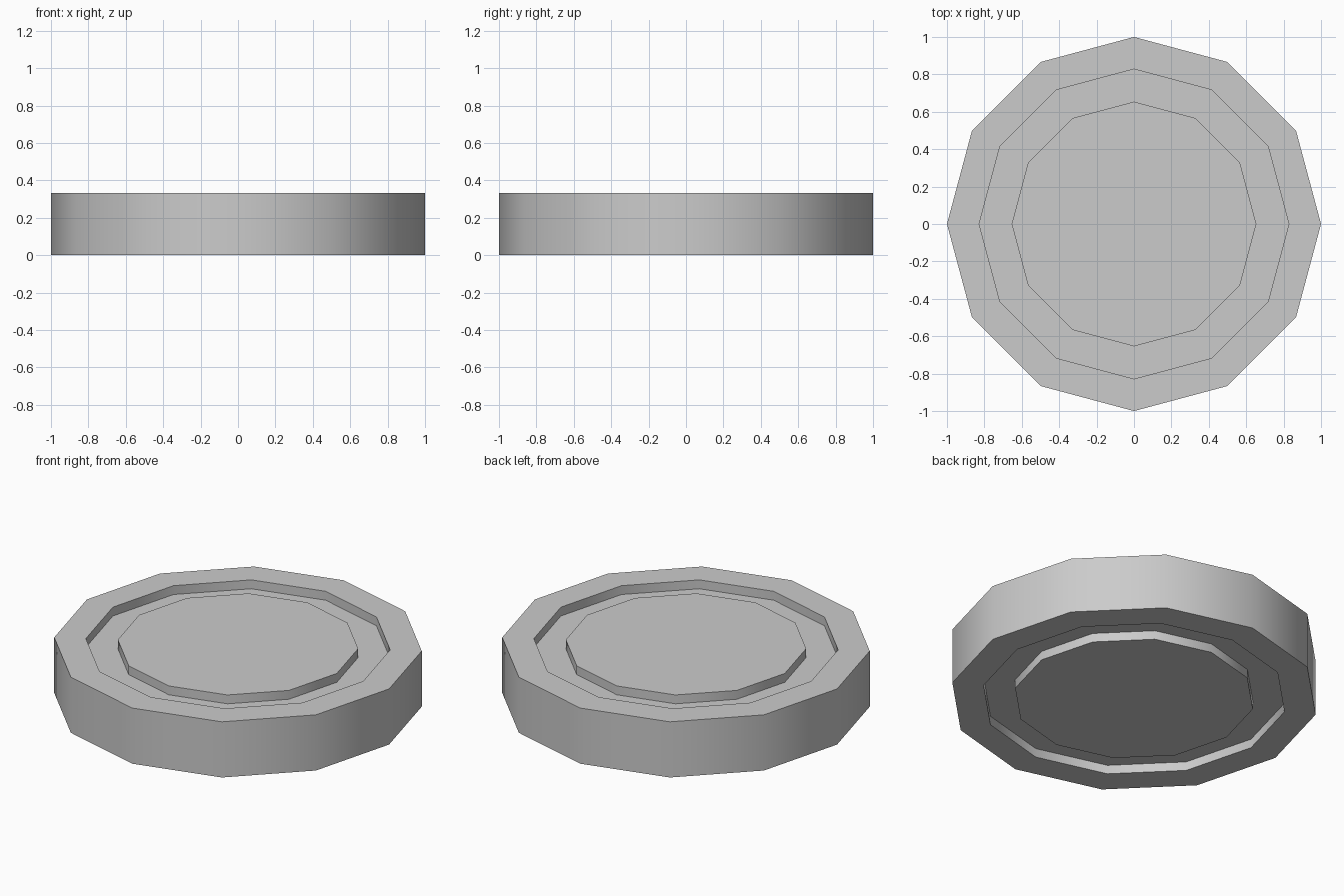
import bpy, bmesh
from math import tau, cos, sin, radians

if "Cube" in bpy.data.objects:
    bpy.data.objects.remove(bpy.data.objects["Cube"])

SIDES = 12
HEIGHT = 0.333
GROOVE = 0.053
R_OUT, R_RING, R_DISC = 1.0, 0.828, 0.654

# Half profile (radius, z) from the top face out over the rim to the bottom face
top = [(R_DISC, HEIGHT), (R_DISC, HEIGHT - GROOVE),
       (R_RING, HEIGHT - GROOVE), (R_RING, HEIGHT), (R_OUT, HEIGHT)]
profile = top + [(r, HEIGHT - z) for r, z in reversed(top)]

# Grooved puck: the profile turned around z, closed with flat caps
bm = bmesh.new()
rings = [[bm.verts.new((r * cos(tau * i / SIDES), r * sin(tau * i / SIDES), z))
          for i in range(SIDES)] for r, z in profile]
for a, b in zip(rings, rings[1:]):
    for i in range(SIDES):
        j = (i + 1) % SIDES
        bm.faces.new((a[i], b[i], b[j], a[j]))
bm.faces.new(rings[0])
bm.faces.new(rings[-1][::-1])
bmesh.ops.recalc_face_normals(bm, faces=bm.faces[:])

mesh = bpy.data.meshes.new("grooved_disc")
bm.to_mesh(mesh)
bm.free()
disc = bpy.data.objects.new("grooved_disc", mesh)
bpy.context.collection.objects.link(disc)

# Smooth round walls, sharp rims
bpy.context.view_layer.objects.active = disc
disc.select_set(True)
bpy.ops.object.shade_smooth_by_angle(angle=radians(40))
